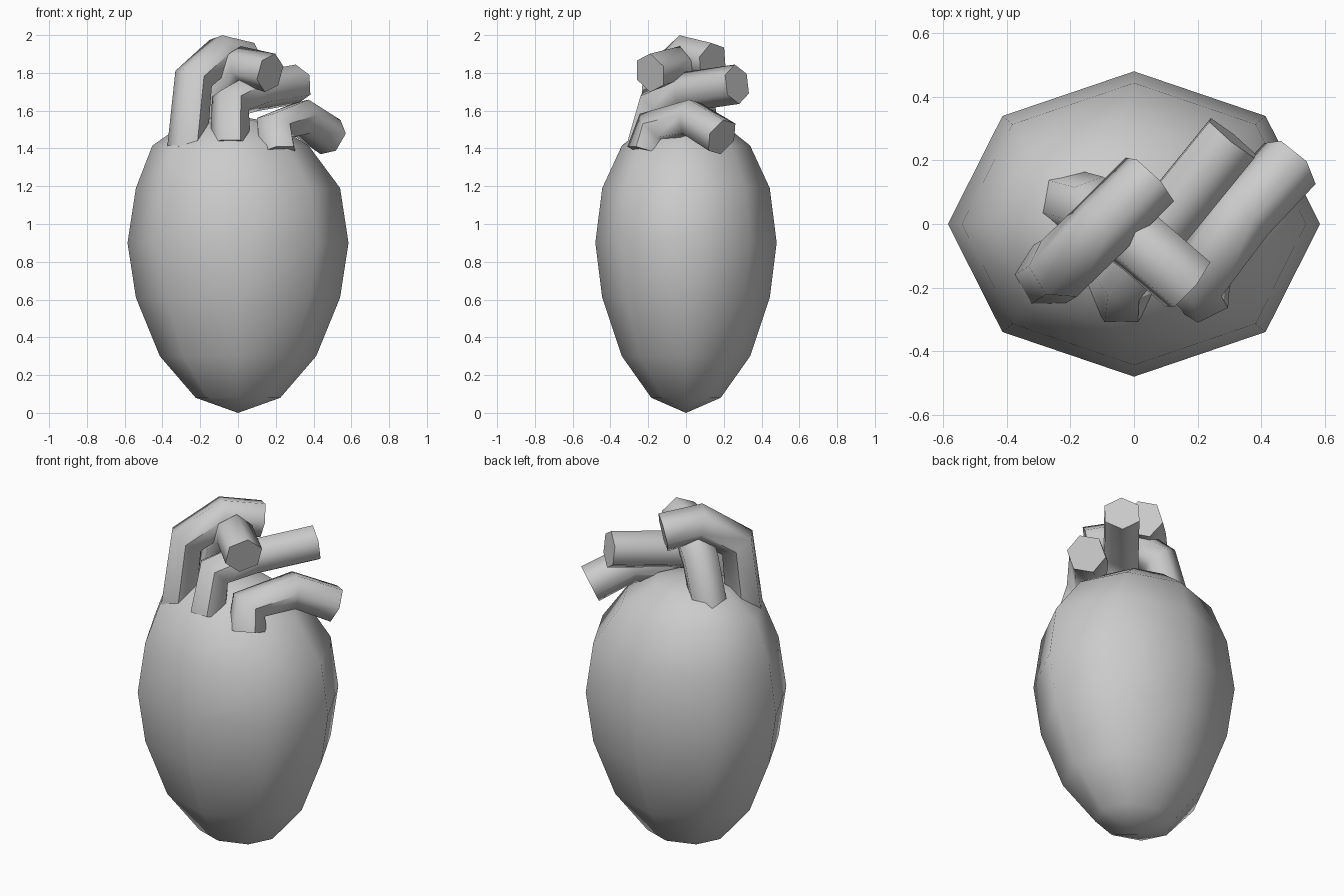
import bpy, bmesh, math

if "Cube" in bpy.data.objects:
    bpy.data.objects.remove(bpy.data.objects["Cube"])

# Body: eight-sided egg lofted from rings (z, relative radius, x shift)
rings = [(0.08, .383, 0), (0.30, .707, 0), (0.61, .924, 0), (0.90, 1, 0),
         (1.19, .924, 0), (1.415, .707, -.04), (1.54, .383, -.05)]
RX, RY = 0.585, 0.48
bm = bmesh.new()
loops = []
for z, r, dx in rings:
    loops.append([bm.verts.new((dx + RX * r * math.cos(i * math.pi / 4),
                                RY * r * math.sin(i * math.pi / 4), z)) for i in range(8)])
bottom = bm.verts.new((0, 0, 0))
top = bm.verts.new((-0.05, 0, 1.58))
for a, b in zip(loops, loops[1:]):
    for i in range(8):
        j = (i + 1) % 8
        bm.faces.new((a[i], a[j], b[j], b[i]))
for i in range(8):
    j = (i + 1) % 8
    bm.faces.new((bottom, loops[0][j], loops[0][i]))
    bm.faces.new((top, loops[-1][i], loops[-1][j]))
for f in bm.faces:
    f.smooth = True
mesh = bpy.data.meshes.new("heart_body")
bm.to_mesh(mesh)
bm.free()
bpy.context.collection.objects.link(bpy.data.objects.new("heart_body", mesh))


# Vessels: capped six-sided tubes along short paths
def vessel(name, points, radius=0.105):
    cu = bpy.data.curves.new(name, 'CURVE')
    cu.dimensions = '3D'
    cu.bevel_depth = radius
    cu.bevel_resolution = 1
    cu.use_fill_caps = True
    sp = cu.splines.new('POLY')
    sp.points.add(len(points) - 1)
    for p, co in zip(sp.points, points):
        p.co = (*co, 1)
    sp.use_smooth = True
    ob = bpy.data.objects.new(name, cu)
    bpy.context.collection.objects.link(ob)
    bpy.ops.object.select_all(action='DESELECT')
    ob.select_set(True)
    bpy.context.view_layer.objects.active = ob
    bpy.ops.object.convert(target='MESH')
    bpy.ops.object.shade_smooth_by_angle(angle=math.radians(62))


vessel("left_front_vessel", [(-.27, -.16, 1.40), (-.235, -.14, 1.77), (-.09, 0, 1.90), (.05, .14, 1.86)])
vessel("left_back_vessel", [(-.21, .07, 1.42), (-.13, .05, 1.71), (.02, -.06, 1.84), (.17, -.19, 1.80)])
vessel("middle_vessel", [(-.04, -.22, 1.42), (-.04, -.16, 1.64), (.09, 0, 1.70), (.31, .27, 1.74)])
vessel("right_vessel", [(.21, -.21, 1.38), (.19, -.17, 1.51), (.34, .03, 1.56), (.49, .19, 1.46)])
